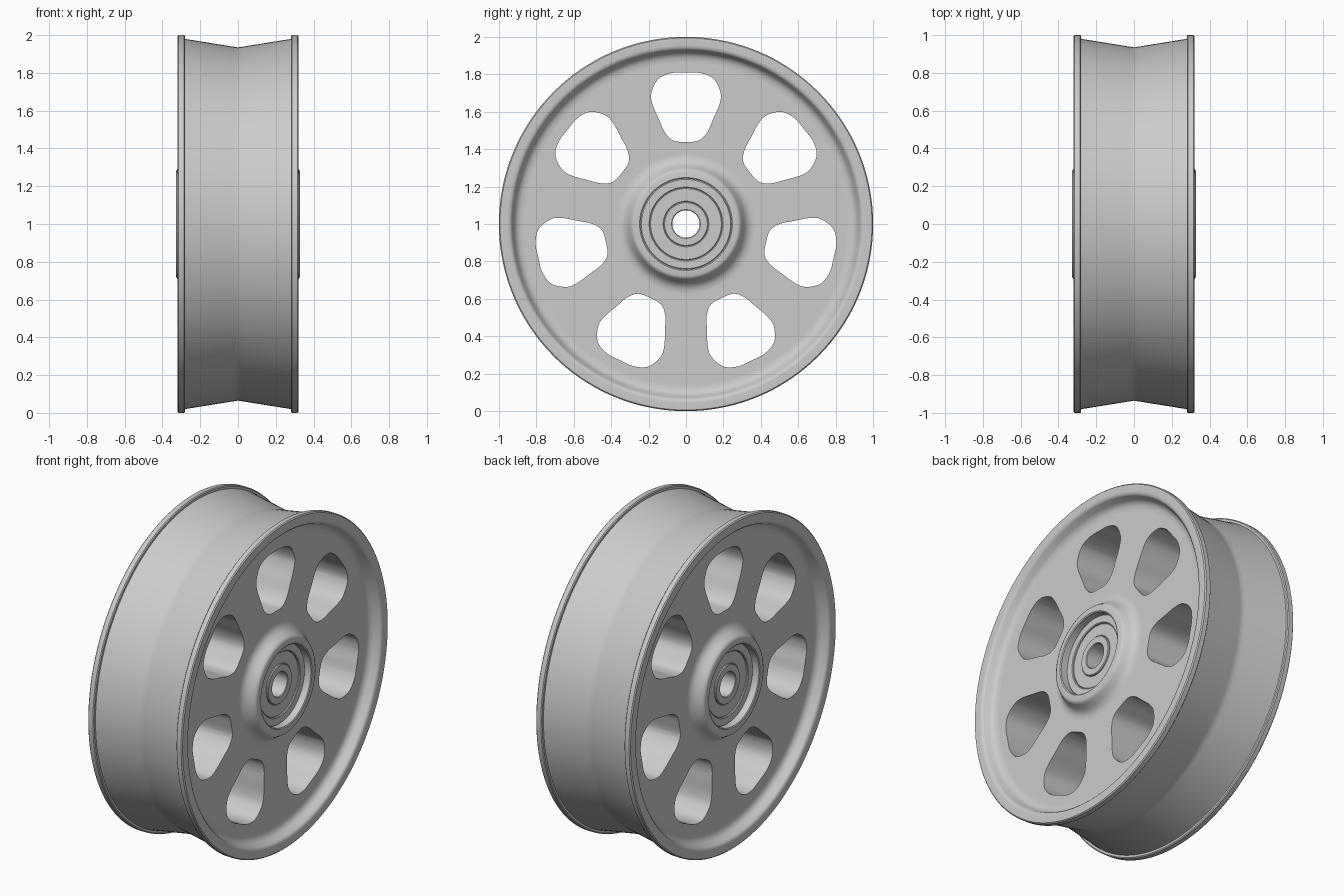
import bpy, bmesh, math

if "Cube" in bpy.data.objects:
    bpy.data.objects.remove(bpy.data.objects["Cube"])

SEG = 144
CENTER_Z = 1.0


def mirrored(half):
    """Right half of an (x, r) profile, mirrored to a closed loop."""
    return half + [(-x, r) for x, r in reversed(half) if x > 1e-6]


def finish(name, bm):
    bmesh.ops.recalc_face_normals(bm, faces=bm.faces)
    me = bpy.data.meshes.new(name)
    bm.to_mesh(me)
    bm.free()
    ob = bpy.data.objects.new(name, me)
    ob.location.z = CENTER_Z
    bpy.context.collection.objects.link(ob)
    return ob


def lathe(name, profile):
    """Spin a closed (x, r) profile around the x axis."""
    bm = bmesh.new()
    rings = []
    for i in range(SEG):
        a = 2 * math.pi * i / SEG
        rings.append([bm.verts.new((x, r * math.sin(a), r * math.cos(a))) for x, r in profile])
    n = len(profile)
    for i in range(SEG):
        p, q = rings[i], rings[(i + 1) % SEG]
        for j in range(n):
            k = (j + 1) % n
            bm.faces.new((p[j], p[k], q[k], q[j]))
    return finish(name, bm)


def smooth_loop(pts, steps=5):
    """Catmull-Rom curve through a closed loop of points."""
    out, n = [], len(pts)
    for i in range(n):
        a, b, c, d = (pts[(i + k) % n] for k in (-1, 0, 1, 2))
        for s in range(steps):
            t = s / steps
            out.append(tuple(0.5 * (2 * b[k] + (c[k] - a[k]) * t
                       + (2 * a[k] - 5 * b[k] + 4 * c[k] - d[k]) * t ** 2
                       + (3 * b[k] - a[k] - 3 * c[k] + d[k]) * t ** 3) for k in (0, 1)))
    return out


def shade(ob, angle=35):
    bpy.ops.object.select_all(action='DESELECT')
    bpy.context.view_layer.objects.active = ob
    ob.select_set(True)
    bpy.ops.object.shade_smooth_by_angle(angle=math.radians(angle))


# wheel body: grooved tread, flanges, dished web and raised hub
wheel = lathe("wheel_body", mirrored([
    (0, .935), (.02, .938), (.275, .979), (.28, .981), (.28, .994), (.285, 1.0),
    (.314, 1.0), (.32, .994), (.321, .955), (.318, .94), (.308, .930),
    (.280, .918), (.265, .905), (.257, .888), (.255, .868), (.255, .86),
    (.255, .375), (.255, .365), (.258, .347), (.267, .328), (.285, .313),
    (.310, .298), (.322, .290), (.328, .278), (.329, .248), (.325, .242),
    (.20, .242), (0, .242)]))

# seven rounded lightening holes
half = [(.08, .806), (.15, .773), (.185, .70), (.179, .64),
        (.145, .56), (.113, .49), (.068, .446)]
outline = smooth_loop([(0, .809)] + half + [(0, .439)] + [(-y, r) for y, r in reversed(half)])
bm = bmesh.new()
for k in range(7):
    a = 2 * math.pi * k / 7
    c, s = math.cos(a), math.sin(a)
    ends = [[bm.verts.new((x, y * c + r * s, r * c - y * s)) for y, r in outline] for x in (-.5, .5)]
    n = len(outline)
    for i in range(n):
        j = (i + 1) % n
        bm.faces.new((ends[0][i], ends[0][j], ends[1][j], ends[1][i]))
    bm.faces.new(ends[0])
    bm.faces.new(ends[1])
cutter = finish("hole_cutter", bm)

mod = wheel.modifiers.new("holes", 'BOOLEAN')
mod.operation = 'DIFFERENCE'
mod.solver = 'EXACT'
mod.object = cutter
bpy.context.view_layer.objects.active = wheel
bpy.ops.object.modifier_apply(modifier=mod.name)
bpy.data.objects.remove(cutter)
shade(wheel)
wn = wheel.modifiers.new("normals", 'WEIGHTED_NORMAL')
wn.keep_sharp = True

# bearing pressed into the hub: outer race, seal and inner race
X = .285
races = {"bearing_outer_race": (.193, .242, X),
         "bearing_seal": (.118, .193, X - .008),
         "bearing_inner_race": (.073, .118, X)}
for name, (r0, r1, x) in races.items():
    b = .004
    shade(lathe(name, mirrored([(x - b, r1), (x, r1 - b), (x, r0 + b), (x - b, r0)])), 30)
